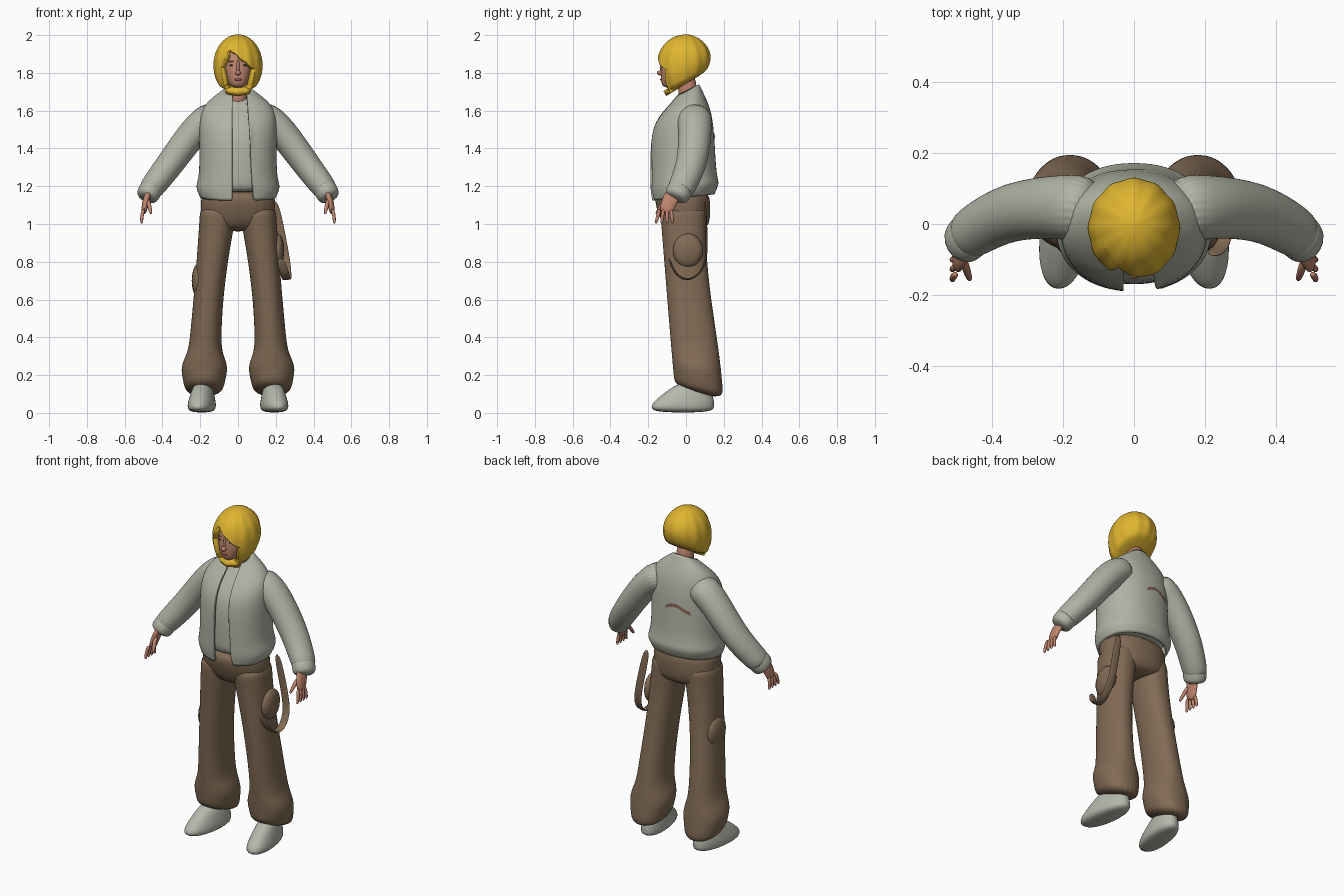
import bpy, bmesh
from math import cos, sin, pi, exp
from mathutils import Vector

cube = bpy.data.objects.get("Cube")
if cube:
    bpy.data.objects.remove(cube, do_unlink=True)


def material(name, *rgb):
    mat = bpy.data.materials.new(name)
    mat.use_nodes = True
    mat.diffuse_color = (*rgb, 1)
    shader = mat.node_tree.nodes["Principled BSDF"]
    shader.inputs["Base Color"].default_value = (*rgb, 1)
    shader.inputs["Roughness"].default_value = .8
    return mat


SAGE = material("sage_cloth", .43, .45, .37)
BROWN = material("brown_cloth", .22, .145, .09)
YELLOW = material("yellow_hair", .74, .46, .03)
SKIN = material("skin", .52, .235, .155)
SHOE = material("pale_shoe", .46, .48, .41)
DARK = material("dark_eye", .06, .04, .035)
LIP = material("lip", .38, .13, .1)
WORN = material("worn_mark", .23, .125, .085)


def finish(name, bm, mat, levels=2, thickness=0):
    """Turn a bmesh into a smooth-shaded object with its modifiers."""
    mesh = bpy.data.meshes.new(name)
    for face in bm.faces:
        face.smooth = True
    bm.to_mesh(mesh)
    bm.free()
    mesh.materials.append(mat)
    obj = bpy.data.objects.new(name, mesh)
    bpy.context.collection.objects.link(obj)
    if levels:
        subdivide = obj.modifiers.new("Smooth", 'SUBSURF')
        subdivide.levels = subdivide.render_levels = levels
    if thickness:
        shell = obj.modifiers.new("Thickness", 'SOLIDIFY')
        shell.thickness = thickness
        shell.offset = -1
    return obj


def bridge(rings, capped=True):
    """Join rings with equal point counts into a tube."""
    bm = bmesh.new()
    rows = [[bm.verts.new(point) for point in ring] for ring in rings]
    for low, high in zip(rows, rows[1:]):
        for j in range(len(low)):
            bm.faces.new((low[j - 1], low[j], high[j], high[j - 1]))
    if capped:
        bm.faces.new(rows[0][::-1])
        bm.faces.new(rows[-1])
    bmesh.ops.recalc_face_normals(bm, faces=bm.faces)
    return bm


def rounded(value, power):
    """Superellipse coordinate from a sine or cosine."""
    size = abs(value) ** (2 / power)
    return size if value >= 0 else -size


def stack(sections, offsets=None, count=24, power=2.2, ripple=0, capped=True, shear=0):
    """Sections are height, half width, front y, back y and optional tilt."""
    rings = []
    for i, (z, half, front, back, *tilt) in enumerate(sections):
        middle, depth = (front + back) / 2, (back - front) / 2
        slope = tilt[0] if tilt else 0
        centre = offsets[i] if offsets else 0
        ring = []
        for j in range(count):
            angle = 2 * pi * j / count
            lump = 1 + ripple * cos(angle * 12)
            dx = rounded(cos(angle), power) * lump * half
            dy = rounded(sin(angle), power) * lump * depth
            ring.append((centre + dx - shear * (middle + dy), middle + dy, z + slope * dy))
        rings.append(ring)
    return bridge(rings, capped)


def tube(path, start, end, widen=1, ref=(0, 1, 0), count=16):
    """Sweep a tapering ellipse along a path, widened along ref."""
    points = [Vector(p) for p in path]
    last = len(points) - 1
    rings = []
    for i, point in enumerate(points):
        tangent = (points[min(i + 1, last)] - points[max(i - 1, 0)]).normalized()
        across = Vector(ref)
        across = (across - tangent * across.dot(tangent)).normalized()
        normal = across.cross(tangent)
        radius = start + (end - start) * i / last
        angles = [2 * pi * j / count for j in range(count)]
        rings.append([point + radius * (normal * cos(a) + across * widen * sin(a))
                      for a in angles])
    return bridge(rings)


def mirrored(bm, side):
    """Reflect a left-hand part when side is negative."""
    if side < 0:
        for vert in bm.verts:
            vert.co.x = -vert.co.x
        bmesh.ops.reverse_faces(bm, faces=bm.faces)
    return bm


def blob(name, location, scale, mat):
    bm = bmesh.new()
    bmesh.ops.create_uvsphere(bm, u_segments=16, v_segments=10, radius=1)
    for vert in bm.verts:
        vert.co = Vector(location) + vert.co * Vector(scale)
    return finish(name, bm, mat, levels=0)


def cut_front(bm, outline, limit):
    """Open a convex window, counterclockwise in x and z, in front of limit."""
    planes = []
    for (ax, az), (bx, bz) in zip(outline, outline[1:] + outline[:1]):
        point, inward = Vector((ax, 0, az)), Vector((az - bz, 0, bx - ax)).normalized()
        planes.append((point, inward))
        faces = [f for f in bm.faces if f.calc_center_median().y < limit]
        edges = {e for f in faces for e in f.edges}
        verts = {v for f in faces for v in f.verts}
        bmesh.ops.bisect_plane(bm, geom=[*faces, *edges, *verts], dist=.0001,
                               plane_co=point, plane_no=inward)
    window = []
    for face in bm.faces:
        centre = face.calc_center_median()
        if centre.y < limit and all((centre - p).dot(d) > 0 for p, d in planes):
            window.append(face)
    bmesh.ops.delete(bm, geom=window, context='FACES')


# Open jacket body with gathered hem and raised collar
torso = [(1.14, .2, -.18, .15, .1), (1.2, .23, -.19, .18, .1), (1.25, .2, -.19, .16, 0),
         (1.5, .21, -.19, .15, 0), (1.6, .2, -.13, .13, .1),
         (1.66, .15, -.08, .1, .2), (1.71, .07, -.05, .07, .5)]
bm = stack(torso, count=40, capped=False)
cut_front(bm, [(-.03, 1), (.09, 1), (.04, 1.8), (-.03, 1.8)], 0)
jacket = finish("jacket_body", bm, SAGE, thickness=.012)

# Shirt follows the jacket a little further in
shirt = [(z - .03, half - .025, front + .02, back - .03, tilt)
         for z, half, front, back, tilt in torso[1:]]
finish("shirt", stack(shirt, count=32), SAGE)

# Worn mark laid on the back of the jacket
bm = bmesh.new()
columns = []
for i in range(7):
    x, z = .03 - .025 * i, 1.45 + .02 * sin(i * .7)
    columns.append([bm.verts.new((x, .25, z + edge)) for edge in (-.01, .01)])
for a, b in zip(columns, columns[1:]):
    bm.faces.new((a[0], b[0], b[1], a[1]))
mark = finish("back_mark", bm, WORN, levels=0)
wrap = mark.modifiers.new("Wrap", 'SHRINKWRAP')
wrap.target = jacket
wrap.wrap_method = 'PROJECT'
wrap.use_project_y = True
wrap.use_positive_direction = False
wrap.use_negative_direction = True
wrap.offset = .004

# Trouser seat
finish("trouser_seat", stack([(1.18, .19, -.16, .12), (1.12, .2, -.17, .13),
                              (1, .2, -.13, .13), (.96, .12, -.08, .09)]), BROWN)

# Trouser leg: narrows at the knee, flares near the ankle, hem drops behind
leg, leg_x = [], []
steps = 14
for i in range(steps + 1):
    t = i / steps
    z = 1.1 - t
    swell = sin(pi * t) * .02
    flare = .04 * exp(-((z - .23) / .06) ** 2)
    ease = t * t * (3 - 2 * t)
    leg.append((z, .1 - swell + flare, -.14 + .08 * t, .11 + .09 * ease - swell, -.3 * t ** 6))
    leg_x.append(.1 + .08 * sin(t * pi / 2))

shoe = [(0, .065, -.18, .15), (.04, .075, -.19, .15), (.08, .065, -.15, .15),
        (.17, .045, -.03, .11)]

for side, tag in ((1, "left"), (-1, "right")):
    # Sleeve and gathered cuff
    sleeve = tube([(.1, .04, 1.58), (.2, .05, 1.54), (.35, .04, 1.33),
                   (.45, -.02, 1.2), (.48, -.04, 1.16)], .09, .06, 1.1, count=24)
    finish(tag + "_sleeve", mirrored(sleeve, side), SAGE)
    cuff = tube([(.45, -.02, 1.2), (.47, -.04, 1.17), (.49, -.06, 1.13)], .065, .06, 1.1)
    finish(tag + "_cuff", mirrored(cuff, side), SAGE)

    # Hand
    palm = tube([(.47, -.06, 1.17), (.49, -.09, 1.12), (.5, -.11, 1.05)], .02, .016, 2.3)
    finish(tag + "_palm", mirrored(palm, side), SKIN)
    for i, finger in enumerate(("index", "middle", "ring", "little")):
        base = Vector((.5, -.14 + .02 * i, 1.08))
        bend = Vector((.01, -.01 + .005 * i, -.04))
        tip = base + bend * 2 - Vector((.01, 0, 0))
        digit = tube([base, base + bend, tip], .011, .008, count=10)
        finish(f"{tag}_{finger}_finger", mirrored(digit, side), SKIN)
    thumb = tube([(.48, -.1, 1.13), (.47, -.13, 1.1), (.46, -.16, 1.05)], .014, .009, count=10)
    finish(tag + "_thumb", mirrored(thumb, side), SKIN)

    # Leg, thigh pocket and shoe
    finish(tag + "_trouser_leg", mirrored(stack(leg, leg_x), side), BROWN)
    height = .86 if side > 0 else .7
    blob(tag + "_thigh_pocket", (side * .21, .01, height), (.035, .08, .09), BROWN)
    foot = stack(shoe, [.19] * len(shoe), shear=.12)
    finish(tag + "_shoe", mirrored(foot, side), SHOE)

    # Eye and brow
    blob(tag + "_eye", (side * .033, -.12, 1.84), (.013, .006, .005), DARK)
    blob(tag + "_eyebrow", (side * .034, -.12, 1.86), (.017, .005, .003), LIP)

# Strap looping from the left hip
finish("hip_strap", tube([(.19, .1, 1.13), (.23, .11, .93), (.26, .11, .77), (.26, .02, .69),
                          (.25, -.06, .73), (.22, -.09, .82)],
                         .006, .006, 4, ref=(1, 0, 0)), BROWN)

# Neck, head and face
finish("neck", tube([(0, .01, 1.6), (0, .01, 1.7), (0, 0, 1.8)], .05, .05), SKIN)
finish("head", stack([(1.72, .03, -.12, -.04), (1.75, .06, -.135, .04), (1.82, .085, -.135, .08),
                      (1.92, .085, -.12, .1), (1.97, .05, -.07, .06)]), SKIN)
blob("nose_tip", (0, -.135, 1.8), (.015, .02, .014), SKIN)
blob("nose_bridge", (0, -.125, 1.83), (.009, .014, .04), SKIN)
blob("mouth", (0, -.13, 1.765), (.02, .007, .006), LIP)

# Bobbed hair: a lumpy dome, longer in front, with a swept fringe
dome = []
rows = 9
for i in range(rows + 1):
    t = i / rows
    angle = -.65 + 2.15 * t
    radius = .13 * cos(angle)
    dome.append((1.84 + .165 * sin(angle), radius, -radius - .03 * sin(pi * t), radius,
                 .6 * (1 - t) ** 2))
bm = stack(dome, count=48, power=2, ripple=.02)
underside = min(bm.faces, key=lambda f: f.calc_center_median().z)
bmesh.ops.delete(bm, geom=[underside], context='FACES_ONLY')
cut_front(bm, [(-.05, 1.6), (.05, 1.6), (.09, 1.82), (-.045, 1.925), (-.09, 1.83)], -.03)
finish("hair", bm, YELLOW, thickness=.03)
